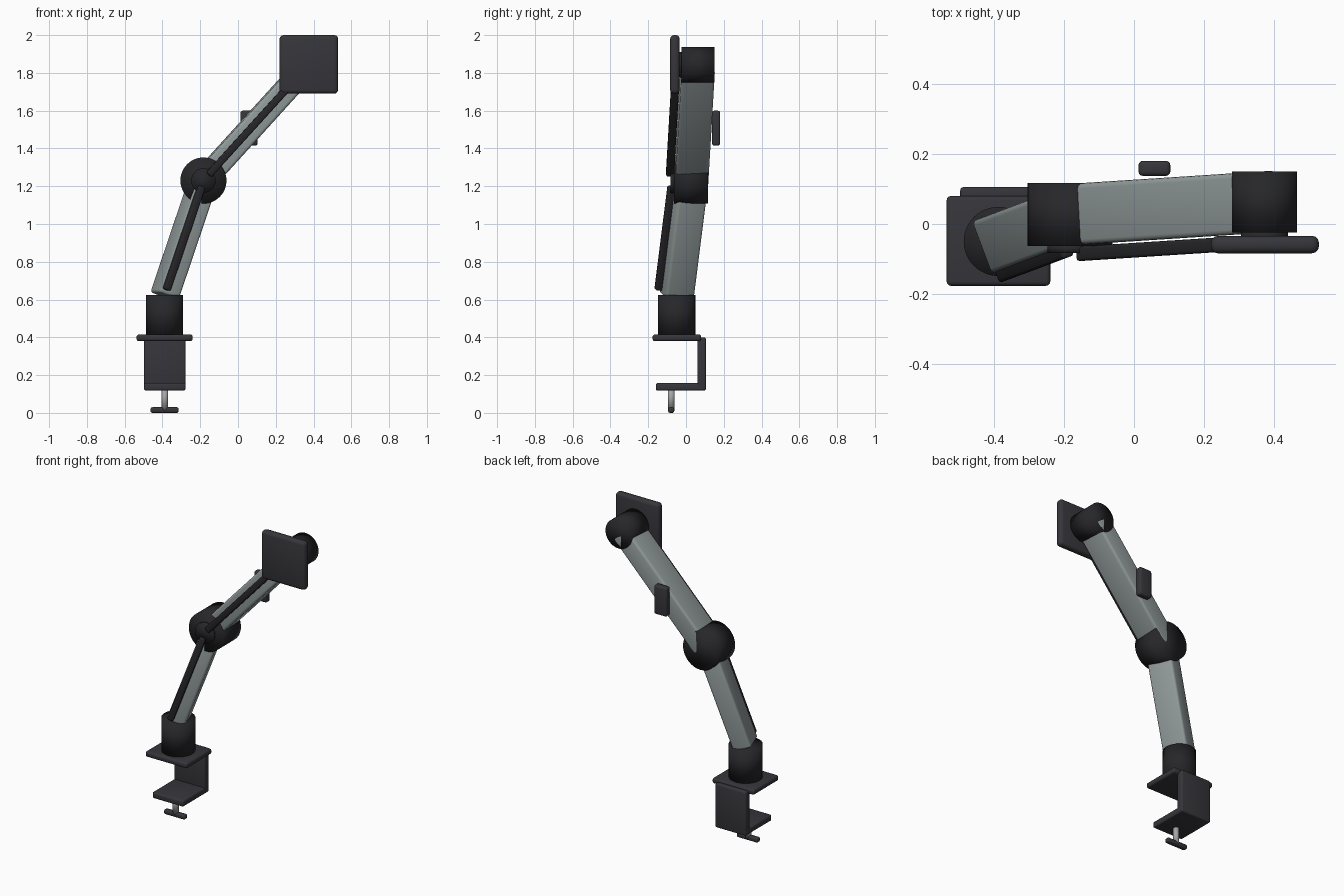
import bpy, bmesh
from mathutils import Matrix, Vector

if "Cube" in bpy.data.objects:
    bpy.data.objects.remove(bpy.data.objects["Cube"])


def material(name, rgb):
    m = bpy.data.materials.new(name)
    m.diffuse_color = (*rgb, 1)
    m.use_nodes = True
    m.node_tree.nodes["Principled BSDF"].inputs["Base Color"].default_value = m.diffuse_color
    return m


CHARCOAL = material("charcoal", (0.037, 0.036, 0.043))
BLACK = material("joint_black", (0.020, 0.020, 0.023))
GREY = material("arm_grey", (0.29, 0.33, 0.33))
STEEL = material("steel", (0.38, 0.38, 0.38))


def finish(name, bm, mat, matrix):
    bm.transform(matrix)
    me = bpy.data.meshes.new(name)
    bm.to_mesh(me)
    bm.free()
    me.materials.append(mat)
    for p in me.polygons:
        p.use_smooth = True
    ob = bpy.data.objects.new(name, me)
    bpy.context.collection.objects.link(ob)
    return ob


def rounded_box(name, size, mat, matrix, bevel):
    bm = bmesh.new()
    bmesh.ops.create_cube(bm, size=1)
    bmesh.ops.scale(bm, vec=size, verts=bm.verts)
    bmesh.ops.bevel(bm, geom=bm.edges[:], offset=bevel, segments=3,
                    profile=0.5, affect='EDGES', clamp_overlap=True)
    return finish(name, bm, mat, matrix)


def box(name, lo, hi, mat, bevel=0.012):
    lo, hi = Vector(lo), Vector(hi)
    return rounded_box(name, hi - lo, mat, Matrix.Translation((lo + hi) / 2), bevel)


def cylinder(name, a, b, r, mat, segments=48):
    a, b = Vector(a), Vector(b)
    bm = bmesh.new()
    bmesh.ops.create_cone(bm, cap_ends=True, segments=segments,
                          radius1=r, radius2=r, depth=(b - a).length)
    rot = (b - a).to_track_quat('Z', 'Y').to_matrix().to_4x4()
    return finish(name, bm, mat, Matrix.Translation((a + b) / 2) @ rot)


def beam(name, a, b, width, depth, mat, bevel):
    # box from a to b whose width axis stays level
    a, b = Vector(a), Vector(b)
    z = (b - a).normalized()
    y = Vector((0, 0, 1)).cross(z).normalized()
    x = y.cross(z)
    rot = Matrix((x, y, z)).transposed().to_4x4()
    return rounded_box(name, (depth, width, (b - a).length), mat,
                       Matrix.Translation((a + b) / 2) @ rot, bevel)


# desk clamp
box("clamp_top_plate", (-0.537, -0.177, 0.38), (-0.24, 0.08, 0.415), CHARCOAL)
box("clamp_back", (-0.498, 0.06, 0.12), (-0.278, 0.106, 0.40), CHARCOAL, 0.01)
box("clamp_jaw", (-0.498, -0.16, 0.118), (-0.278, 0.106, 0.158), CHARCOAL, 0.01)
cylinder("clamp_screw", (-0.388, -0.078, 0.015), (-0.388, -0.078, 0.14), 0.018, STEEL, 24)
box("clamp_screw_handle", (-0.463, -0.095, 0.0), (-0.314, -0.062, 0.03), CHARCOAL, 0.01)

# base post and joints
cylinder("base_post", (-0.389, -0.05, 0.41), (-0.389, -0.05, 0.625), 0.099, BLACK)
cylinder("elbow_joint", (-0.183, -0.063, 1.23), (-0.183, 0.117, 1.23), 0.122, BLACK)
cylinder("elbow_cap", (-0.183, -0.083, 1.23), (-0.183, -0.06, 1.23), 0.065, BLACK)
cylinder("head_joint", (0.374, -0.024, 1.843), (0.374, 0.15, 1.843), 0.093, BLACK)

# two arms, each with a cable cover on the front side
shoulder = Vector((-0.389, -0.05, 0.62))
elbow = Vector((-0.183, 0.027, 1.23))
head = Vector((0.374, 0.063, 1.843))
for name, a, b, width, depth, off in (("lower", shoulder, elbow, 0.162, 0.115, 0.098),
                                      ("upper", elbow, head, 0.176, 0.123, 0.114)):
    beam(name + "_arm", a, b, width, depth, GREY, 0.015)
    shift = Vector((0, -off, 0))
    beam(name + "_cable_cover", a.lerp(b, 0.05) + shift, a.lerp(b, 0.95) + shift,
         0.042, 0.038, BLACK, 0.009)

# cable clip behind the upper arm
box("cable_clip", (0.013, 0.138, 1.415), (0.104, 0.181, 1.60), CHARCOAL, 0.012)

# screen mount
cylinder("mount_disc", (0.374, -0.05, 1.843), (0.374, -0.02, 1.843), 0.067, BLACK)
box("screen_plate", (0.22, -0.084, 1.69), (0.53, -0.034, 2.0), CHARCOAL, 0.02)
